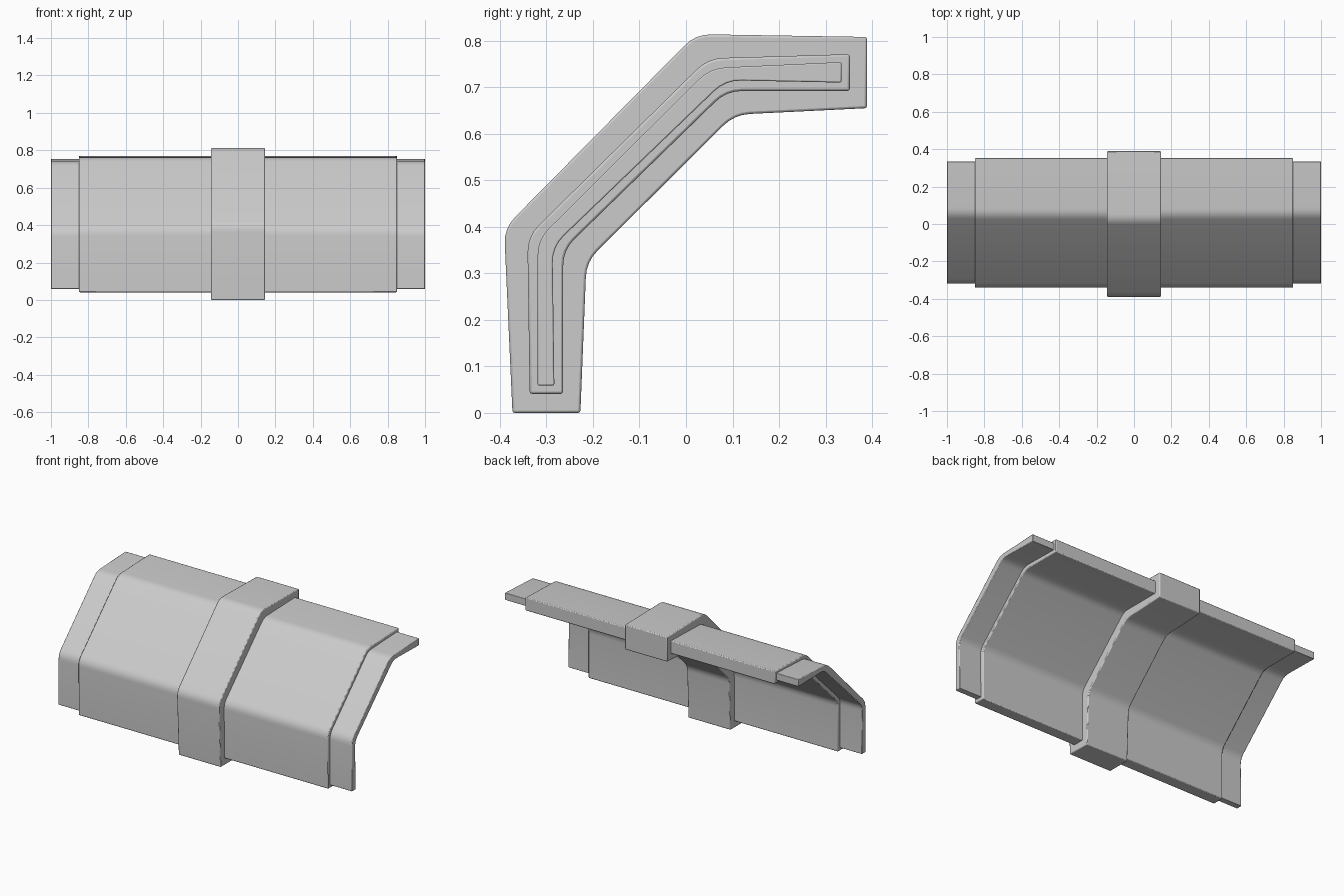
import bpy, bmesh
from mathutils import Vector

if "Cube" in bpy.data.objects:
    bpy.data.objects.remove(bpy.data.objects["Cube"])


def rounded(points, cut=0.034, steps=4):
    """Round the four fold corners (1, 2 outside and 5, 6 inside) of a profile."""
    out = []
    n = len(points)
    for i, p in enumerate(points):
        p = Vector(p)
        if i not in (1, 2, 5, 6):
            out.append(p)
            continue
        a = p + (Vector(points[i - 1]) - p).normalized() * cut
        b = p + (Vector(points[(i + 1) % n]) - p).normalized() * cut
        for k in range(steps + 1):
            t = k / steps
            out.append(a * (1 - t) ** 2 + p * 2 * t * (1 - t) + b * t ** 2)
    return out


def extrude_profile(name, points, x0, x1, bevel):
    """Sweep a y-z profile along x and soften its sharp rims."""
    bm = bmesh.new()
    face = bm.faces.new([bm.verts.new((x0, p.x, p.y)) for p in rounded(points)])
    ext = bmesh.ops.extrude_face_region(bm, geom=[face], use_keep_orig=True)
    verts = [v for v in ext["geom"] if isinstance(v, bmesh.types.BMVert)]
    bmesh.ops.translate(bm, verts=verts, vec=(x1 - x0, 0, 0))
    bmesh.ops.recalc_face_normals(bm, faces=bm.faces[:])
    mesh = bpy.data.meshes.new(name)
    bm.to_mesh(mesh)
    bm.free()
    ob = bpy.data.objects.new(name, mesh)
    bpy.context.collection.objects.link(ob)
    mod = ob.modifiers.new("soft_rim", 'BEVEL')
    mod.width = bevel
    mod.segments = 2
    mod.limit_method = 'ANGLE'
    mod.angle_limit = 0.7
    bpy.ops.object.select_all(action='DESELECT')
    ob.select_set(True)
    bpy.context.view_layer.objects.active = ob
    bpy.ops.object.shade_smooth_by_angle(angle=0.52)
    return ob


# Profiles as (y, z): outside from foot to tip, then back along the inside
band = [(-0.373, 0.0), (-0.391, 0.397), (0.021, 0.814), (0.389, 0.808),
        (0.389, 0.655), (0.104, 0.641), (-0.214, 0.325), (-0.227, 0.0)]
panel = [(-0.336, 0.041), (-0.341, 0.379), (0.047, 0.762), (0.352, 0.771),
         (0.352, 0.692), (0.087, 0.692), (-0.264, 0.350), (-0.264, 0.041)]
tip = [(-0.319, 0.059), (-0.319, 0.372), (0.052, 0.741), (0.334, 0.754),
       (0.334, 0.710), (0.085, 0.715), (-0.287, 0.357), (-0.283, 0.059)]

# Raised central band, the main folded panel and thinner end tongues
extrude_profile("central_band", band, -0.144, 0.144, 0.005)
extrude_profile("folded_panel", panel, -0.85, 0.85, 0.005)
for side, label in ((-1, "left"), (1, "right")):
    extrude_profile(label + "_end_tongue", tip, side * 0.84, side * 1.0, 0.003)
